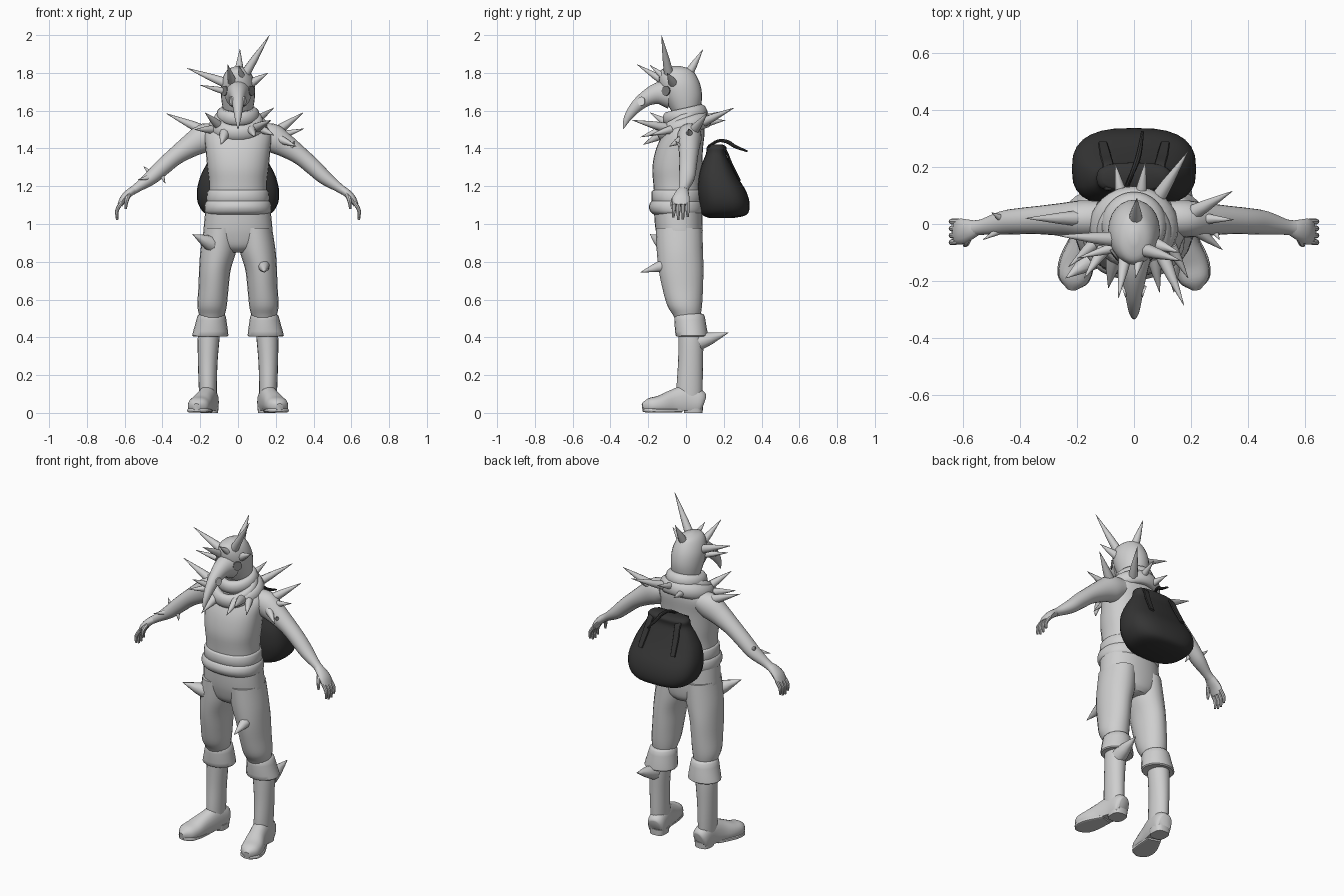
import bpy, bmesh, math
from mathutils import Vector


def material(name, v):
    m = bpy.data.materials.new(name)
    m.diffuse_color = (v, v, v, 1)
    return m


GREY = material("light grey", 0.62)
BLACK = material("charcoal", 0.035)
DARK = material("lens grey", 0.2)
WHITE = material("white", 0.9)


def spline(rows, steps):
    """Catmull-Rom resampling of rows (x, y, z, ra, rb)."""
    rows = [Vector(r) for r in rows]
    out = []
    for i in range(len(rows) - 1):
        p0, p1, p2 = rows[max(i - 1, 0)], rows[i], rows[i + 1]
        p3 = rows[min(i + 2, len(rows) - 1)]
        for k in range(steps):
            t = k / steps
            out.append(0.5 * (2 * p1 + (p2 - p0) * t + (2 * p0 - 5 * p1 + 4 * p2 - p3) * t * t
                              + (3 * p1 - p0 - 3 * p2 + p3) * t ** 3))
    return out + [rows[-1]]


def loft(name, rows, ref=None, mat=GREY, sides=20, steps=4, power=1.0, floor=None):
    """Elliptical rings along a path; level rings unless ref gives the first ring axis."""
    rows = spline(rows, steps)
    bm = bmesh.new()
    rings = []
    for i, r in enumerate(rows):
        c = Vector(r[:3])
        a, b = Vector((1, 0, 0)), Vector((0, 1, 0))
        if ref:
            t = Vector(rows[min(i + 1, len(rows) - 1)][:3]) - Vector(rows[max(i - 1, 0)][:3])
            t.normalize()
            a = Vector(ref)
            a = (a - t * a.dot(t)).normalized()
            b = t.cross(a)
        ring = []
        for k in range(sides):
            w = 2 * math.pi * k / sides
            cs, sn = math.cos(w), math.sin(w)
            u = math.copysign(abs(cs) ** power, cs) * max(r[3], 0.001)
            v = math.copysign(abs(sn) ** power, sn) * max(r[4], 0.001)
            p = c + a * u + b * v
            if floor is not None:
                p.z = max(p.z, floor)
            ring.append(bm.verts.new(p))
        rings.append(ring)
    for r0, r1 in zip(rings, rings[1:]):
        for k in range(sides):
            j = (k + 1) % sides
            bm.faces.new((r0[k], r0[j], r1[j], r1[k]))
    bm.faces.new(rings[0])
    bm.faces.new(rings[-1])
    bmesh.ops.recalc_face_normals(bm, faces=bm.faces)
    me = bpy.data.meshes.new(name)
    bm.to_mesh(me)
    bm.free()
    me.materials.append(mat)
    ob = bpy.data.objects.new(name, me)
    bpy.context.collection.objects.link(ob)
    return ob


def level(name, rows, **kw):
    """Upright part from (z, x centre, x radius, y front, y back)."""
    return loft(name, [(x, (f + b) / 2, z, rx, (b - f) / 2) for z, x, rx, f, b in rows], **kw)


def spike(name, base, tip, r):
    """Thorn with a slight belly."""
    b, t = Vector(base), Vector(tip)
    d = t - b
    ref = (0, 0, 1) if abs(d.z) < 0.7 * d.length else (1, 0, 0)
    rows = [(*(b + d * k), r * s, r * s) for k, s in ((0, 1), (0.4, 0.72), (1, 0.02))]
    return loft(name, rows, ref=ref, sides=9, steps=2)


def torus(name, loc, major, minor, scale, tilt, mat=GREY):
    bpy.ops.mesh.primitive_torus_add(major_radius=major, minor_radius=minor, major_segments=32,
                                     minor_segments=10, location=loc, rotation=(tilt, 0, 0))
    ob = bpy.context.object
    ob.name, ob.scale = name, scale
    ob.data.materials.append(mat)


def disc(name, loc, normal, r, stretch, mat):
    bpy.ops.mesh.primitive_cylinder_add(vertices=16, radius=r, depth=0.008, location=loc)
    ob = bpy.context.object
    ob.name, ob.scale = name, (1, stretch, 1)
    ob.rotation_euler = Vector(normal).to_track_quat('Z', 'Y').to_euler()
    ob.data.materials.append(mat)


# Torso, sash and hips
level("torso", [(1.04, 0, .16, -.16, .08), (1.2, 0, .153, -.172, .08), (1.3, 0, .163, -.178, .085),
                (1.4, 0, .172, -.158, .09), (1.48, 0, .178, -.12, .098), (1.53, 0, .14, -.095, .095),
                (1.57, 0, .085, -.08, .085), (1.63, 0, .06, -.06, .06)], sides=28, power=.88)
level("upper_sash", [(1.11, 0, .16, -.17, .08), (1.12, 0, .167, -.182, .088),
                     (1.17, 0, .163, -.182, .088), (1.18, 0, .155, -.17, .08)], sides=28, steps=2, power=.9)
level("lower_sash", [(1.05, 0, .165, -.17, .08), (1.065, 0, .176, -.188, .092), (1.09, 0, .178, -.196, .095),
                     (1.115, 0, .172, -.188, .09), (1.13, 0, .155, -.17, .08)], sides=28, power=.9)
level("hips", [(.85, 0, .07, -.1, .06), (.88, 0, .14, -.135, .08), (.94, 0, .18, -.155, .088),
               (1.0, 0, .18, -.165, .088), (1.08, 0, .172, -.17, .085)], sides=28, power=.9)

# Hood, beak and eyepieces
level("hood", [(1.57, 0, .07, -.06, .06), (1.62, 0, .082, -.09, .078), (1.68, 0, .09, -.12, .085),
               (1.74, 0, .089, -.14, .075), (1.79, 0, .074, -.142, .052), (1.82, 0, .05, -.125, .025),
               (1.836, 0, .012, -.07, -.03)], sides=24)
loft("beak", [(0, -.09, 1.69, .07, .08), (0, -.15, 1.69, .052, .058), (0, -.21, 1.665, .038, .042),
              (0, -.265, 1.62, .028, .032), (0, -.31, 1.56, .017, .02), (0, -.332, 1.505, .003, .003)],
     ref=(1, 0, 0))
for s in (-1, 1):
    disc("eyepiece", (s * .071, -.106, 1.705), (s, -.75, .1), .026, 1, DARK)
    disc("beak_vent", (s * .034, -.236, 1.65), (s, -.35, 0), .02, 1.2, WHITE)

# Wrapped scarf
torus("scarf_lower", (0, -.01, 1.515), .115, .034, (1.05, 1.0, 1.35), .32)
torus("scarf_upper", (0, -.005, 1.575), .085, .03, (1, 1.05, 1.35), .22)
torus("scarf_fold", (0, -.03, 1.54), .1, .028, (1.05, 1.05, 1.2), .5)

for s in (-1, 1):
    # Trouser legs, cuffs and boots
    level("trouser_leg", [(.98, s * .09, .09, -.16, .086), (.86, s * .104, .095, -.155, .09),
                          (.76, s * .122, .084, -.145, .092), (.66, s * .13, .08, -.125, .09),
                          (.57, s * .137, .078, -.1, .085), (.52, s * .138, .068, -.07, .078),
                          (.48, s * .14, .055, -.05, .07)])
    level("cuff", [(.405, s * .147, .085, -.045, .1), (.41, s * .147, .096, -.055, .115),
                   (.46, s * .143, .086, -.06, .108), (.515, s * .14, .074, -.062, .098),
                   (.525, s * .14, .06, -.05, .085)], steps=2)
    level("boot_shaft", [(.5, s * .145, .056, -.04, .085), (.4, s * .155, .058, -.04, .092),
                         (.27, s * .16, .052, -.042, .09), (.14, s * .16, .048, -.05, .088),
                         (.05, s * .158, .045, -.05, .085)])
    loft("boot_foot", [(s * .148, .09, .05, .035, .045), (s * .151, .07, .055, .05, .07),
                       (s * .16, .0, .06, .05, .085), (s * .178, -.07, .05, .052, .072),
                       (s * .2, -.14, .04, .06, .052), (s * .213, -.195, .035, .052, .042),
                       (s * .22, -.23, .03, .015, .02)], ref=(1, 0, 0), power=.85, floor=.012)
    level("boot_heel", [(0, s * .152, .046, -.01, .088), (.035, s * .152, .05, -.015, .09)], power=.7)
    loft("boot_sole", [(s * .172, -.03, .012, .04, .012), (s * .2, -.13, .012, .062, .012),
                       (s * .213, -.195, .014, .055, .014), (s * .219, -.226, .016, .02, .01)],
         ref=(1, 0, 0), power=.6, floor=.003)

    # Arms, palms and fingers
    loft("arm", [(s * .12, .02, 1.475, .06, .06), (s * .18, .018, 1.455, .065, .076),
                 (s * .25, .016, 1.415, .058, .062), (s * .33, .014, 1.36, .05, .048),
                 (s * .4, .01, 1.3, .046, .044), (s * .46, .004, 1.245, .042, .038),
                 (s * .53, -.01, 1.195, .028, .025), (s * .56, -.014, 1.175, .027, .022)], ref=(0, 1, 0))
    loft("palm", [(s * .545, -.012, 1.185, .024, .02), (s * .575, -.02, 1.165, .036, .022),
                  (s * .605, -.026, 1.135, .045, .02), (s * .625, -.027, 1.1, .043, .014)],
         ref=(0, 1, 0), sides=14)
    for i, length in enumerate((.062, .076, .078, .066)):
        y = .008 - i * .023
        loft("finger", [(s * .615, y, 1.115, .011, .011), (s * .64, y * 1.05, 1.075, .0105, .01),
                        (s * .64, y * 1.1, 1.1 - length, .006, .006)], ref=(0, 1, 0), sides=8, steps=3)
    loft("thumb", [(s * .58, -.045, 1.155, .014, .014), (s * .59, -.068, 1.125, .012, .012),
                   (s * .595, -.074, 1.08, .006, .006)], ref=(0, 1, 0), sides=8, steps=3)

    # Straps over the sack
    loft("sack_strap", [(s * .085, .12, 1.41, .02, .006), (s * .09, .2, 1.4, .02, .006),
                        (s * .1, .24, 1.32, .02, .006), (s * .11, .285, 1.23, .016, .006)],
         ref=(1, 0, 0), mat=BLACK, sides=8, power=.6)

# Sack with gathered mouth and drawstring
level("sack", [(1.033, 0, .08, .12, .26), (1.05, 0, .165, .085, .322), (1.1, 0, .208, .07, .337),
               (1.17, 0, .218, .06, .32), (1.25, 0, .2, .065, .272), (1.32, 0, .165, .085, .235),
               (1.37, 0, .135, .105, .213), (1.405, 0, .13, .11, .215), (1.42, 0, .11, .125, .195)],
      mat=BLACK, sides=28, power=.72)
loft("drawstring", [(-.03, .12, 1.41, .008, .008), (-.01, .17, 1.44, .008, .008), (.01, .22, 1.435, .01, .01),
                    (.02, .26, 1.41, .009, .009), (.03, .325, 1.385, .005, .005)],
     ref=(1, 0, 0), mat=BLACK, sides=8)

# Thorns: base, tip, radius
for b, t, r in (
        ((.035, -.09, 1.79), (.167, -.13, 2.0), .026), ((-.05, -.055, 1.74), (-.27, -.04, 1.825), .028),
        ((.005, .01, 1.79), (.01, .09, 1.925), .026), ((.06, -.065, 1.74), (.16, -.1, 1.80), .026),
        ((-.03, -.11, 1.75), (-.055, -.26, 1.845), .024), ((-.06, -.08, 1.7), (-.2, -.12, 1.735), .02),
        ((.02, -.12, 1.78), (.005, -.19, 1.84), .018)):
    spike("head_thorn", b, t, r)
for b, t, r in (
        ((-.17, .02, 1.49), (-.38, .02, 1.585), .03), ((.19, .03, 1.48), (.345, .115, 1.59), .03),
        ((.2, .02, 1.46), (.35, .015, 1.505), .026), ((.22, -.02, 1.45), (.31, -.09, 1.41), .024),
        ((.07, .07, 1.53), (.19, .255, 1.615), .028), ((.02, .08, 1.55), (.04, .22, 1.6), .024),
        ((-.04, .08, 1.53), (-.065, .21, 1.55), .024), ((-.1, -.08, 1.52), (-.175, -.19, 1.59), .026),
        ((-.07, -.12, 1.48), (-.09, -.225, 1.42), .028), ((.07, -.12, 1.5), (.09, -.24, 1.46), .024),
        ((.1, -.11, 1.51), (.175, -.285, 1.55), .026), ((.13, -.08, 1.5), (.19, -.19, 1.47), .022),
        ((-.13, -.06, 1.5), (-.23, -.15, 1.5), .024)):
    spike("collar_thorn", b, t, r)
for b, t, r in (
        ((-.45, -.01, 1.25), (-.53, -.055, 1.235), .018), ((-.45, .01, 1.255), (-.5, .04, 1.305), .018),
        ((-.41, 0, 1.27), (-.385, -.02, 1.215), .016), ((.28, -.02, 1.4), (.3, -.055, 1.44), .014)):
    spike("arm_thorn", b, t, r)
for b, t, r in (
        ((-.13, -.11, .89), (-.24, -.19, .945), .045), ((.135, -.1, .785), (.14, -.24, .745), .036),
        ((.165, .07, .375), (.175, .225, .425), .045)):
    spike("leg_thorn", b, t, r)

# Smooth shading with crisp edges
bpy.ops.object.select_all(action='SELECT')
bpy.context.view_layer.objects.active = bpy.context.selected_objects[0]
bpy.ops.object.shade_smooth_by_angle(angle=math.radians(40))
